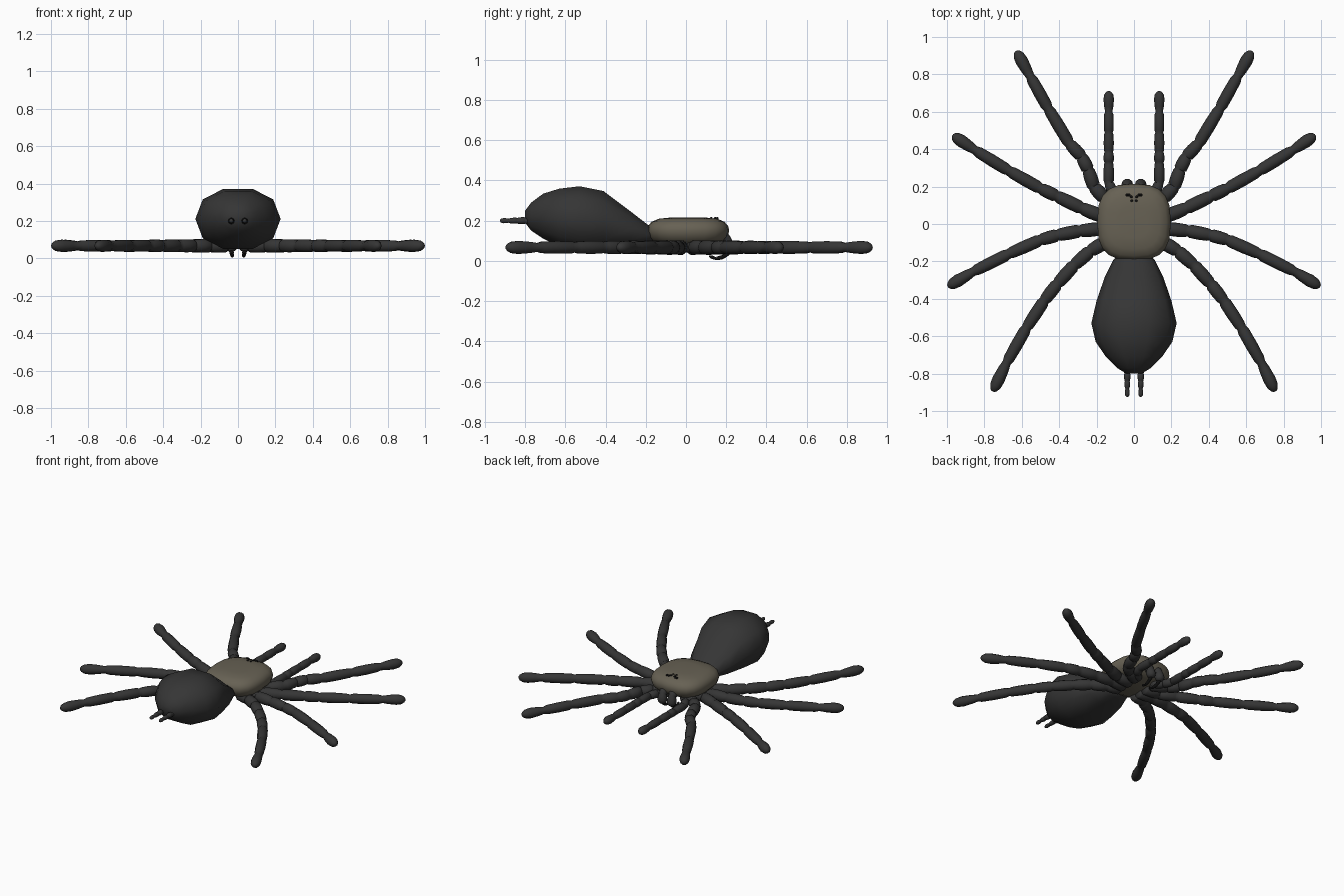
import bpy, bmesh, math
from mathutils import Vector

cube = bpy.data.objects.get("Cube")
if cube:
    bpy.data.objects.remove(cube, do_unlink=True)


def material(name, rgb):
    m = bpy.data.materials.new(name)
    m.use_nodes = True
    m.diffuse_color = (*rgb, 1)
    bsdf = m.node_tree.nodes["Principled BSDF"]
    bsdf.inputs["Base Color"].default_value = (*rgb, 1)
    bsdf.inputs["Roughness"].default_value = 0.8
    return m


CHARCOAL = material("charcoal", (0.036, 0.036, 0.036))
TAN = material("dull tan", (0.135, 0.12, 0.088))
BLACK = material("black", (0.006, 0.006, 0.006))


def loft(name, rings, mat, angle=60):
    """Skin a list of equal-length point rings and cap both ends."""
    bm = bmesh.new()
    loops = [[bm.verts.new(p) for p in ring] for ring in rings]
    n = len(loops[0])
    for a, b in zip(loops, loops[1:]):
        for i in range(n):
            j = (i + 1) % n
            bm.faces.new((a[i], a[j], b[j], b[i]))
    bm.faces.new(loops[0])
    bm.faces.new(loops[-1])
    bmesh.ops.recalc_face_normals(bm, faces=bm.faces)
    mesh = bpy.data.meshes.new(name)
    bm.to_mesh(mesh)
    bm.free()
    mesh.materials.append(mat)
    ob = bpy.data.objects.new(name, mesh)
    bpy.context.collection.objects.link(ob)
    bpy.ops.object.select_all(action="DESELECT")
    ob.select_set(True)
    bpy.context.view_layer.objects.active = ob
    bpy.ops.object.shade_smooth_by_angle(angle=math.radians(angle))
    return ob


def spow(v, e):
    return math.copysign(abs(v) ** e, v)


def superellipse(n, e):
    """Unit rounded-square outline."""
    angles = [2 * math.pi * i / n for i in range(n)]
    return [(spow(math.cos(a), e), spow(math.sin(a), e)) for a in angles]


# Bulge of one limb segment: position along it and share of full radius
SEGMENT = [(0, 0.78), (0.1, 0.96), (0.5, 1.0), (0.88, 0.93)]
TIP = [(0, 0.72), (0.25, 0.92), (0.6, 1.08), (0.82, 0.95), (0.95, 0.6), (1, 0.25)]


def limb(name, path, r0, r1, mat=CHARCOAL, last=TIP, sides=10):
    """Beaded limb along a path, tapering from r0 to r1, with a bulbous tip."""
    pts = [Vector(p) for p in path]
    dirs = [(b - a).normalized() for a, b in zip(pts, pts[1:])]
    count = len(dirs)
    rings = []
    for k in range(count):
        for t, f in (last if k == count - 1 else SEGMENT):
            d = dirs[k]
            if t == 0 and k:
                d = (dirs[k - 1] + d).normalized()
            u = d.cross(Vector((0, 0, 1))).normalized()
            v = u.cross(d)
            c = pts[k].lerp(pts[k + 1], t)
            r = f * (r0 + (r1 - r0) * (k + t) / count)
            rings.append([c + r * (u * x + v * y) for x, y in superellipse(sides, 1)])
    return loft(name, rings, mat)


def ball(name, centre, radius, mat):
    bpy.ops.mesh.primitive_uv_sphere_add(segments=10, ring_count=6, radius=radius, location=centre)
    ob = bpy.context.object
    ob.name = name
    ob.data.materials.append(mat)
    bpy.ops.object.shade_smooth()


# Abdomen: y, half width, top, bottom of each cross-section
sections = [(-0.80, 0.04, 0.25, 0.19), (-0.77, 0.09, 0.29, 0.15), (-0.71, 0.15, 0.335, 0.11),
            (-0.63, 0.205, 0.36, 0.07), (-0.53, 0.228, 0.372, 0.05), (-0.41, 0.20, 0.348, 0.05),
            (-0.28, 0.155, 0.25, 0.065), (-0.19, 0.11, 0.18, 0.08), (-0.14, 0.05, 0.15, 0.10)]
rings = []
for y, w, top, bottom in sections:
    mid, half = (top + bottom) / 2, (top - bottom) / 2
    rings.append([(w * x, y, mid + half * min(1, max(-1, z * 1.04))) for x, z in superellipse(10, 0.9)])
loft("abdomen", rings, CHARCOAL, 75)

# Carapace: outline scaled at rising heights, broad dome above and flat sternum below
levels = [(0.07, 0.62), (0.095, 0.85), (0.12, 0.96), (0.15, 1.0), (0.175, 0.97),
          (0.195, 0.88), (0.21, 0.7), (0.216, 0.4)]
loft("carapace", [[(0.197 * s * x, 0.01 + 0.205 * s * y, z) for x, y in superellipse(20, 0.72)]
                  for z, s in levels], TAN)

# Leg joints in plan for the +x side, base to foot
legs = {
    "front_leg": [(0.06, 0.09), (0.16, 0.14), (0.215, 0.2), (0.245, 0.29), (0.28, 0.36),
                  (0.345, 0.43), (0.46, 0.62), (0.555, 0.79), (0.63, 0.925)],
    "second_leg": [(0.06, 0.03), (0.17, 0.04), (0.28, 0.085), (0.415, 0.15), (0.50, 0.19),
                   (0.67, 0.285), (0.85, 0.395), (0.97, 0.475)],
    "third_leg": [(0.06, -0.03), (0.17, -0.025), (0.29, -0.037), (0.41, -0.06), (0.50, -0.085),
                  (0.67, -0.16), (0.86, -0.255), (0.995, -0.335)],
    "rear_leg": [(0.06, -0.07), (0.15, -0.095), (0.235, -0.145), (0.32, -0.22), (0.41, -0.32),
                 (0.48, -0.41), (0.575, -0.555), (0.68, -0.74), (0.755, -0.895)],
}

for side, s in (("left", 1), ("right", -1)):
    for name, path in legs.items():
        limb(f"{side}_{name}", [(s * x, y, 0.067) for x, y in path], 0.039, 0.031)

    # Feelers beside the head
    feeler = [(0.06, 0.11), (0.11, 0.16), (0.135, 0.22), (0.135, 0.33), (0.135, 0.385),
              (0.135, 0.49), (0.135, 0.6), (0.135, 0.71)]
    limb(f"{side}_feeler", [(s * x, y, 0.065) for x, y in feeler], 0.029, 0.026)

    # Jaw and curved fang
    limb(f"{side}_jaw", [(s * 0.035, 0.15, 0.135), (s * 0.036, 0.205, 0.105), (s * 0.036, 0.215, 0.035)],
         0.034, 0.028)
    limb(f"{side}_fang", [(s * 0.036, 0.215, 0.045), (s * 0.033, 0.185, 0.02), (s * 0.03, 0.15, 0.011),
                          (s * 0.028, 0.115, 0.024)], 0.013, 0.007, BLACK, sides=8)

    # Spinneret of shrinking beads
    limb(f"{side}_spinneret", [(s * 0.036, y, 0.2) for y in (-0.74, -0.80, -0.84, -0.88, -0.925)],
         0.021, 0.011, sides=8)

    # Eye cluster
    for i, (x, y) in enumerate([(0.012, 0.125), (0.014, 0.145), (0.026, 0.155), (0.038, 0.155)]):
        ball(f"{side}_eye_{i + 1}", (s * x, y, 0.211), 0.0075, BLACK)
